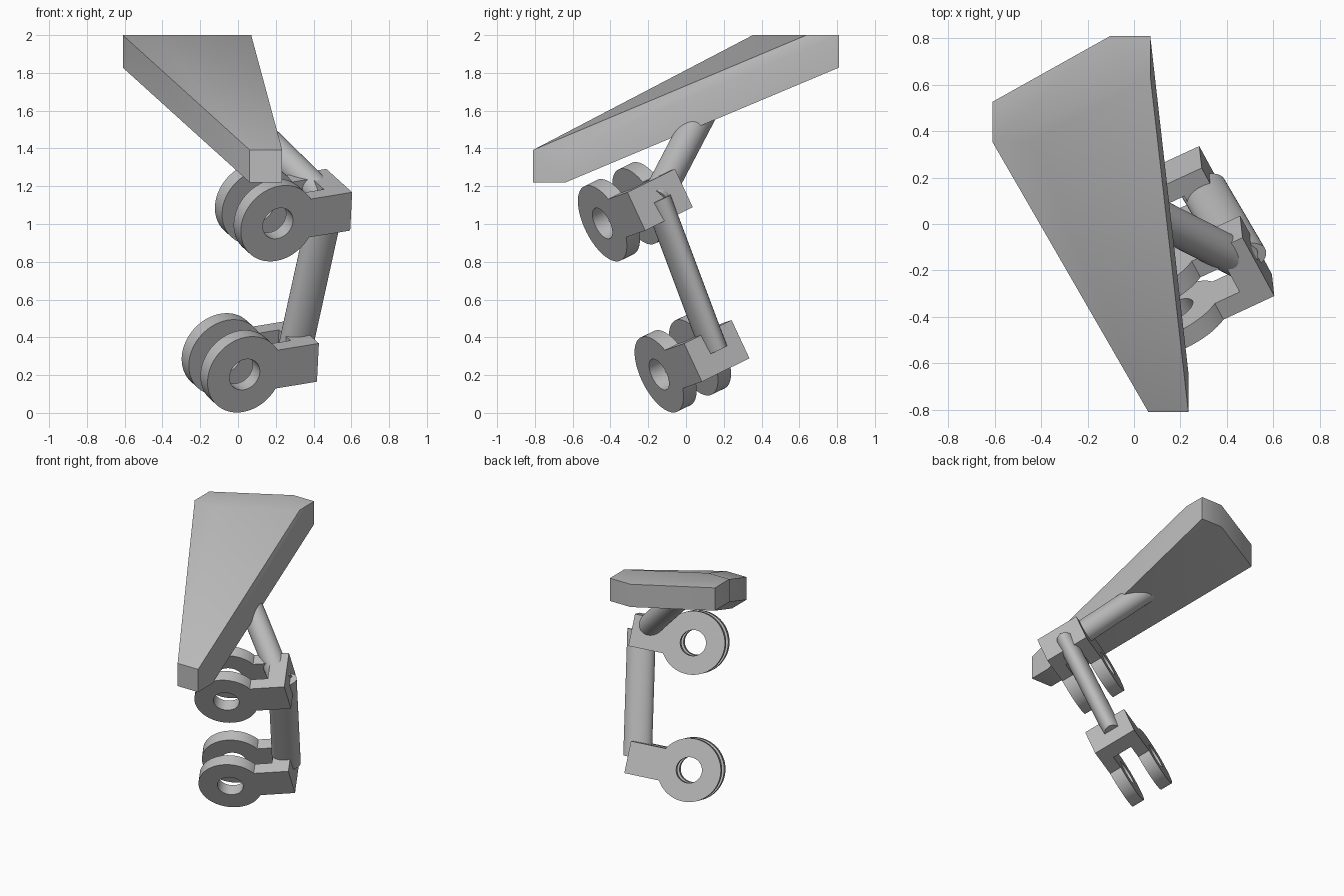
import bpy, bmesh
from math import sin, cos, asin, pi, tau, radians
from mathutils import Matrix, Vector

if "Cube" in bpy.data.objects:
    bpy.data.objects.remove(bpy.data.objects["Cube"])

grey = bpy.data.materials.new("plain_grey")
grey.use_nodes = True
grey.diffuse_color = (0.5, 0.5, 0.5, 1)
grey.node_tree.nodes["Principled BSDF"].inputs["Base Color"].default_value = (0.5, 0.5, 0.5, 1)

# Clevis frame: arm runs along the lug, pin along the bore, up across both
arm = Vector((0.897, 0.416, 0.147)).normalized()
pin = Vector((-0.452, 0.80, 0.395))
pin = (pin - arm * pin.dot(arm)).normalized()
up = arm.cross(pin)
FRAME = Matrix((arm, up, -pin)).transposed().to_4x4()

LUG_R, BORE_R, REACH, HALF_H = 0.219, 0.089, 0.432, 0.112
LUG_T, WIDTH, WEB = 0.086, 0.312, 0.125
GAP = WIDTH - 2 * LUG_T
LOWER = Vector((-0.033, -0.017, 0.265))
UPPER = LOWER + Vector((0.176, -0.30, 0.80))


def finish(obj):
    obj.data.materials.clear()
    obj.data.materials.append(grey)
    bpy.ops.object.select_all(action="DESELECT")
    obj.select_set(True)
    bpy.context.view_layer.objects.active = obj
    bpy.ops.object.shade_smooth_by_angle(angle=radians(30))
    return obj


def mesh_object(name, bm):
    bmesh.ops.recalc_face_normals(bm, faces=bm.faces)
    mesh = bpy.data.meshes.new(name)
    bm.to_mesh(mesh)
    bm.free()
    obj = bpy.data.objects.new(name, mesh)
    bpy.context.collection.objects.link(obj)
    return finish(obj)


def arc(radius, start, end, count):
    angles = [start + (end - start) * i / count for i in range(count + 1)]
    return [(radius * cos(a), radius * sin(a)) for a in angles]


def plate(name, loops, thickness, matrix):
    """Extruded flat outline; inner loops become holes."""
    curve = bpy.data.curves.new(name, "CURVE")
    curve.dimensions, curve.fill_mode = "2D", "BOTH"
    curve.extrude = thickness / 2
    for loop in loops:
        spline = curve.splines.new("POLY")
        spline.points.add(len(loop) - 1)
        for point, (x, y) in zip(spline.points, loop):
            point.co = (x, y, 0, 1)
        spline.use_cyclic_u = True
    source = bpy.data.objects.new(name + "_outline", curve)
    bpy.context.collection.objects.link(source)
    graph = bpy.context.evaluated_depsgraph_get()
    mesh = bpy.data.meshes.new_from_object(source.evaluated_get(graph))
    bpy.data.objects.remove(source)
    bm = bmesh.new()
    bm.from_mesh(mesh)
    bpy.data.meshes.remove(mesh)
    bmesh.ops.remove_doubles(bm, verts=bm.verts, dist=0.0001)
    bm.transform(matrix)
    return mesh_object(name, bm)


def box(name, size, matrix):
    bm = bmesh.new()
    bmesh.ops.create_cube(bm, size=1, matrix=matrix @ Matrix.Diagonal((*size, 1)))
    return mesh_object(name, bm)


def clevis(name, centre):
    base = Matrix.Translation(centre) @ FRAME
    lean = asin(HALF_H / LUG_R)
    outline = arc(LUG_R, lean, tau - lean, 64) + [(REACH, -HALF_H), (REACH, HALF_H)]
    bore = arc(BORE_R, 0, tau, 48)[:-1]
    for side, sign in (("front", 1), ("rear", -1)):
        offset = Matrix.Translation((0, 0, sign * (GAP + LUG_T) / 2))
        plate(f"{name}_{side}_lug", [outline, bore], LUG_T, base @ offset)
    web = Matrix.Translation((REACH - WEB / 2, 0, 0))
    box(f"{name}_web", (WEB, 2 * HALF_H, GAP), base @ web)
    return base @ web @ Vector((0, 0, 0))


def rod(name, start, end, axis_a, axis_b):
    """Straight rod between two parallel elliptical caps."""
    bm = bmesh.new()
    rings = []
    for centre in (start, end):
        rings.append([bm.verts.new(centre + axis_a * x + axis_b * y)
                      for x, y in arc(1, 0, tau, 48)[:-1]])
        bm.faces.new(rings[-1])
    for i in range(48):
        j = (i + 1) % 48
        bm.faces.new((rings[0][i], rings[0][j], rings[1][j], rings[1][i]))
    return mesh_object(name, bm)


# Two matching forks
lower_hub = clevis("lower_fork", LOWER)
upper_hub = clevis("upper_fork", UPPER)

# Flattened strut joining the forks
nudge = pin * 0.014 + arm * 0.008
rod("fork_strut", lower_hub + nudge, upper_hub + nudge, arm * 0.1, pin * 0.064)

# Pad: hull around three small cubes
CUBE = 0.172
corners = [Vector(c) for c in ((0.148, -0.724, 1.306), (-0.524, 0.44, 1.914), (-0.016, 0.724, 1.914))]
bm = bmesh.new()
for c in corners:
    bmesh.ops.create_cube(bm, size=CUBE, matrix=Matrix.Translation(c))
hull = bmesh.ops.convex_hull(bm, input=bm.verts)
bmesh.ops.delete(bm, geom=list({g for g in hull["geom_interior"] + hull["geom_unused"]
                                if isinstance(g, bmesh.types.BMVert)}), context="VERTS")
bmesh.ops.dissolve_limit(bm, angle_limit=radians(1), verts=bm.verts, edges=bm.edges)
mesh_object("pad", bm)

# Round strut from the upper fork into the pad
target = sum(corners, Vector()) / 3
run = (target - upper_hub).normalized()
side = run.orthogonal().normalized()
rod("pad_strut", upper_hub, target, side * 0.081, run.cross(side) * 0.081)
